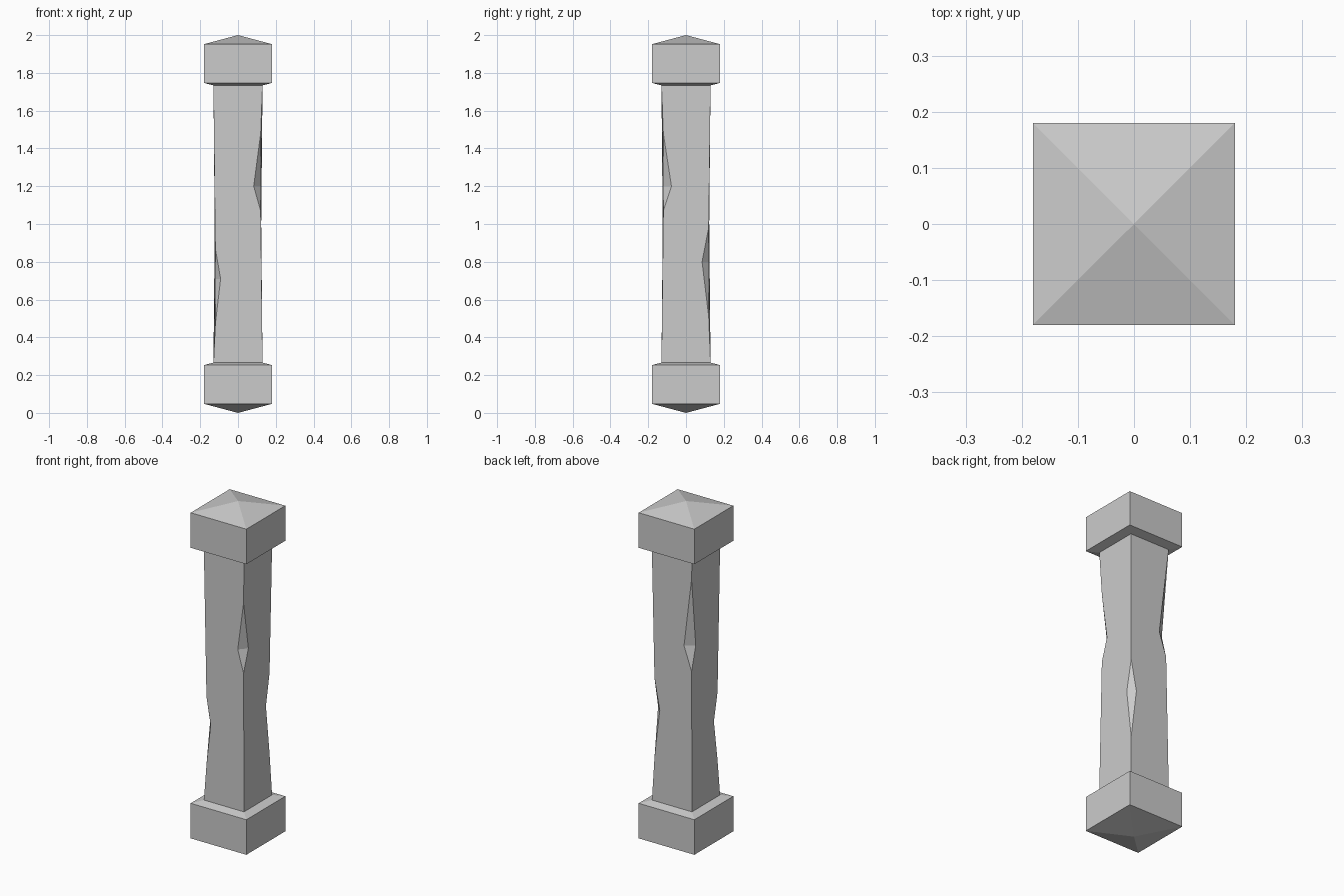
import bpy, bmesh

if "Cube" in bpy.data.objects:
    bpy.data.objects.remove(bpy.data.objects["Cube"])


def make_object(name, bm):
    bmesh.ops.recalc_face_normals(bm, faces=bm.faces)
    mesh = bpy.data.meshes.new(name)
    bm.to_mesh(mesh)
    bm.free()
    obj = bpy.data.objects.new(name, mesh)
    bpy.context.collection.objects.link(obj)
    return obj


# Square block with a shallow pyramid on both ends
def end_block(name, z0, half=0.18, side=0.205, peak=0.048):
    bm = bmesh.new()
    low, high = [
        [bm.verts.new((sx * half, sy * half, z))
         for sx, sy in ((1, -1), (1, 1), (-1, 1), (-1, -1))]
        for z in (z0 + peak, z0 + peak + side)]
    bottom = bm.verts.new((0, 0, z0))
    top = bm.verts.new((0, 0, z0 + 2 * peak + side))
    for i in range(4):
        j = (i + 1) % 4
        bm.faces.new((low[i], low[j], high[j], high[i]))
        bm.faces.new((low[j], low[i], bottom))
        bm.faces.new((high[i], high[j], top))
    return make_object(name, bm)


end_block("base_block", 0.0)
end_block("top_block", 2.0 - 0.301)

# Chipped corners, counter-clockwise:
# sign x, sign y, chip bottom, middle, top, inset x, inset y
chips = [
    (1, -1, 1.07, 1.20, 1.48, 0.083, 0.077),
    (1, 1, 0.51, 0.80, 0.98, 0.085, 0.085),
    (-1, 1, 1.08, 1.22, 1.62, 0.072, 0.083),
    (-1, -1, 0.47, 0.71, 0.87, 0.092, 0.085),
]
END, WAIST = 0.13, 0.12

# Shaft: each corner edge is opened by a two-facet chip
bm = bmesh.new()
corners = []
for sx, sy, zb, zm, zt, ix, iy in chips:
    def vert(x, y, z):
        return bm.verts.new((sx * x, sy * y, z))
    c = {
        "foot": vert(END, END, 0.255),
        "low": vert(WAIST, WAIST, zb),
        "on_y": vert(ix, WAIST + 0.001, zm),
        "on_x": vert(WAIST + 0.001, iy, zm),
        "high": vert(WAIST, WAIST, zt),
        "head": vert(END, END, 1.745),
    }
    bm.faces.new((c["low"], c["on_x"], c["on_y"]))
    bm.faces.new((c["high"], c["on_y"], c["on_x"]))
    corners.append(c)

for i in range(4):
    a, b = corners[i], corners[(i + 1) % 4]
    side = "on_x" if i % 2 == 0 else "on_y"
    bm.faces.new([b[k] for k in ("foot", "low", side, "high", "head")]
                 + [a[k] for k in ("head", "high", side, "low", "foot")])
bm.faces.new([c["foot"] for c in reversed(corners)])
bm.faces.new([c["head"] for c in corners])
make_object("chipped_shaft", bm)
